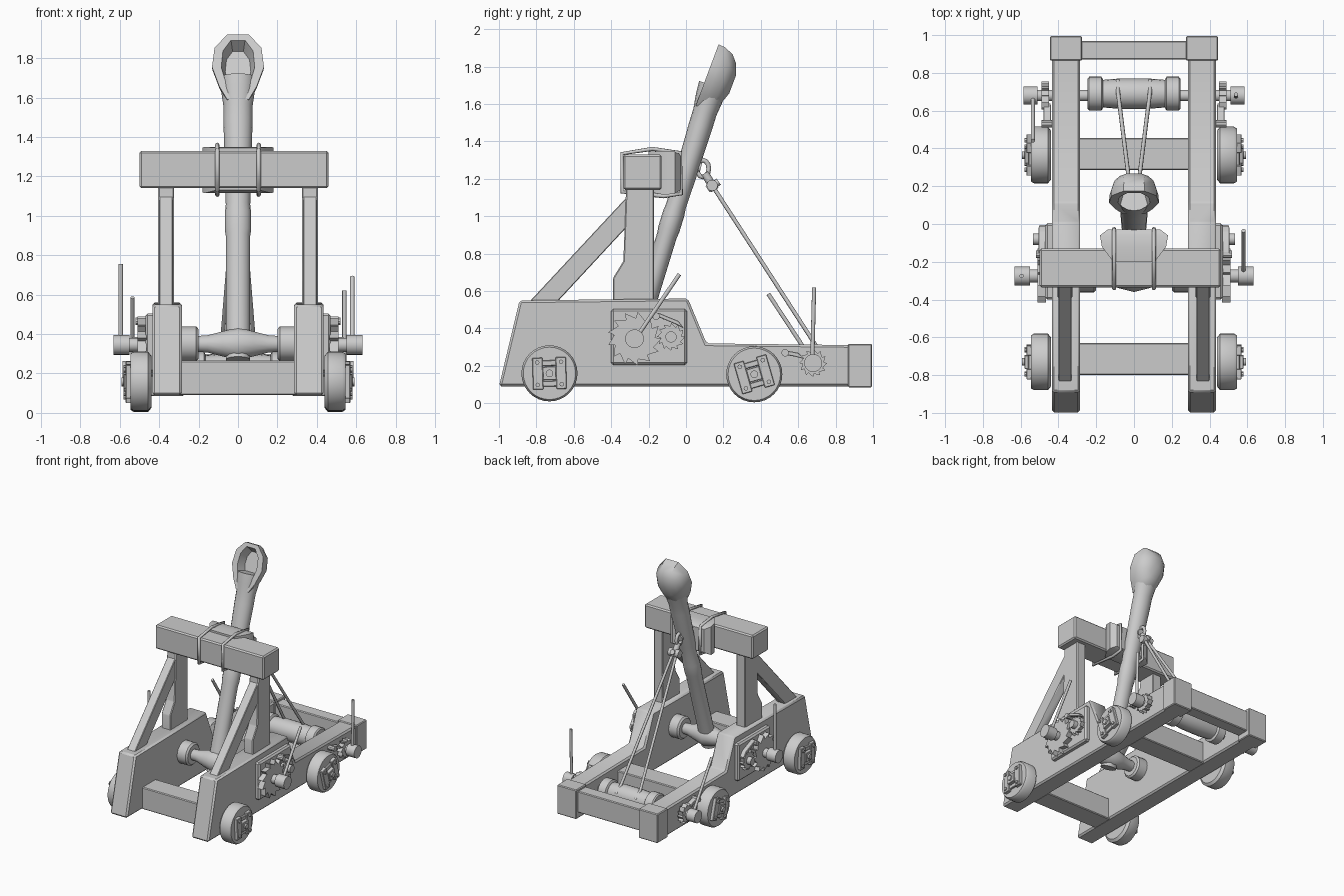
import bpy, bmesh, math
from mathutils import Vector

if "Cube" in bpy.data.objects:
    bpy.data.objects.remove(bpy.data.objects["Cube"])

grey = bpy.data.materials.new("plain grey")
grey.use_nodes = True
grey.diffuse_color = (0.6, 0.6, 0.6, 1)
grey.node_tree.nodes["Principled BSDF"].inputs["Base Color"].default_value = (0.6, 0.6, 0.6, 1)
parts = []


def finish(name, bm, bevel=0):
    bmesh.ops.recalc_face_normals(bm, faces=bm.faces)
    if bevel:
        bmesh.ops.bevel(bm, geom=bm.edges[:], offset=bevel, segments=1, affect='EDGES')
    me = bpy.data.meshes.new(name)
    bm.to_mesh(me)
    bm.free()
    me.materials.append(grey)
    ob = bpy.data.objects.new(name, me)
    bpy.context.collection.objects.link(ob)
    parts.append(ob)
    return ob


def loft(name, rings, bevel=0, closed=False):
    """Skin equal-length rings of points; cap the ends unless closed."""
    bm = bmesh.new()
    vs = [[bm.verts.new(p) for p in r] for r in rings]
    n = len(vs[0])
    for a, b in zip(vs, vs[1:] + (vs[:1] if closed else [])):
        for i in range(n):
            bm.faces.new((a[i], a[(i + 1) % n], b[(i + 1) % n], b[i]))
    if not closed:
        bm.faces.new(vs[0])
        bm.faces.new(vs[-1])
    return finish(name, bm, bevel)


def prism(name, yz, x0, x1, bevel=0):
    return loft(name, [[(x, y, z) for y, z in yz] for x in (x0, x1)], bevel)


def box(name, x0, x1, y0, y1, z0, z1, bevel=0.006):
    return prism(name, [(y0, z0), (y1, z0), (y1, z1), (y0, z1)], x0, x1, bevel)


def lathe(name, start, end, profile, seg=20, flat=1.0):
    """Round part along start-end; profile holds (fraction along, radius)."""
    start, end = Vector(start), Vector(end)
    d = (end - start).normalized()
    u = Vector((1, 0, 0)) if abs(d.x) < 0.9 else Vector((0, 1, 0))
    u = (u - d * u.dot(d)).normalized()
    v = d.cross(u)
    angles = [2 * math.pi * i / seg for i in range(seg)]
    return loft(name, [[start.lerp(end, t) + (u * math.cos(a) + v * math.sin(a) * flat) * r
                        for a in angles] for t, r in profile])


def rod(name, start, end, r, seg=12):
    return lathe(name, start, end, [(0, r), (1, r)], seg)


def disc(name, x0, x1, y, z, r, seg=20):
    return rod(name, (x0, y, z), (x1, y, z), r, seg)


def ratchet(name, x0, x1, y, z, r, teeth):
    """Saw-toothed wheel facing sideways."""
    pts = []
    for i in range(teeth):
        a = 2 * math.pi * i / teeth
        for k, b in ((1, a), (0.76, a + 0.06)):
            pts.append((y + r * k * math.cos(b), z + r * k * math.sin(b)))
    return prism(name, pts, x0, x1)


def tube(name, points, r, cyclic=False):
    cu = bpy.data.curves.new(name, 'CURVE')
    cu.dimensions = '3D'
    cu.bevel_depth = r
    cu.bevel_resolution = 2
    sp = cu.splines.new('POLY')
    sp.points.add(len(points) - 1)
    for p, co in zip(sp.points, points):
        p.co = (*co, 1)
    sp.use_cyclic_u = cyclic
    cu.materials.append(grey)
    ob = bpy.data.objects.new(name, cu)
    bpy.context.collection.objects.link(ob)


def turned(y, z, cy, cz, a):
    c, s = math.cos(a), math.sin(a)
    return (cy + y * c - z * s, cz + y * s + z * c)


def turned_box(name, x0, x1, cy, cz, a, y0, y1, z0, z1):
    prism(name, [turned(y, z, cy, cz, a) for y, z in ((y0, z0), (y1, z0), (y1, z1), (y0, z1))], x0, x1, 0.003)


def wheel(side, s, y, z, a):
    lathe(side + "_wheel", (s * 0.44, y, z), (s * 0.545, y, z),
          [(0, 0.13), (0.15, 0.15), (0.85, 0.15), (1, 0.14)], 32)
    for e in (-1, 1):
        y0, y1 = sorted((e * 0.035, e * 0.09))
        turned_box(side + "_bearing_strip", s * 0.53, s * 0.57, y, z, a, y0, y1, -0.085, 0.085)
        for f in (-1, 1):
            by, bz = turned(e * 0.064, f * 0.06, y, z, a)
            disc(side + "_bearing_bolt", s * 0.56, s * 0.58, by, bz, 0.012, 8)
            z0, z1 = sorted((f * 0.04, f * 0.07))
            turned_box(side + "_bearing_bridge", s * 0.53, s * 0.56, y, z, a, -0.04, 0.04, z0, z1)
    turned_box(side + "_bearing_block", s * 0.53, s * 0.58, y, z, a, -0.036, 0.036, -0.036, 0.036)
    disc(side + "_axle_end", s * 0.56, s * 0.592, y, z, 0.02)


rail = [(-1, 0.09), (-0.89, 0.55), (0.01, 0.56), (0.11, 0.32), (0.98, 0.31), (0.98, 0.09)]
post = [(-0.39, 0.5), (-0.39, 0.67), (-0.335, 0.76), (-0.32, 1.16), (-0.17, 1.16), (-0.17, 0.5)]
brace = [(-0.84, 0.54), (-0.3, 1.12), (-0.3, 0.96), (-0.69, 0.54)]

# Both sides: frame, wheels and ratchets
for side, s in (("left", 1), ("right", -1)):
    prism(side + "_rail", rail, s * 0.285, s * 0.435, 0.012)
    box(side + "_rail_cap", s * 0.275, s * 0.445, 0.865, 0.995, 0.085, 0.318)
    prism(side + "_post", post, s * 0.325, s * 0.405, 0.006)
    prism(side + "_brace", brace, s * 0.33, s * 0.4, 0.004)
    wheel(side + "_front", s, -0.73, 0.16, 0.03)
    wheel(side + "_rear", s, 0.365, 0.155, 0.28)

    # torsion ratchet with plate, cog and pawl
    box(side + "_ratchet_plate", s * 0.42, s * 0.47, -0.4, 0.005, 0.205, 0.505, 0.012)
    ratchet(side + "_torsion_ratchet", s * 0.465, s * 0.51, -0.275, 0.345, 0.145, 13)
    disc(side + "_torsion_axle", s * 0.2, s * 0.57, -0.275, 0.345, 0.035)
    disc(side + "_torsion_knob", s * 0.55, s * 0.632, -0.275, 0.345, 0.05)
    ratchet(side + "_small_cog", s * 0.465, s * 0.5, -0.08, 0.355, 0.075, 12)
    disc(side + "_small_cog_hub", s * 0.49, s * 0.535, -0.08, 0.355, 0.03)
    prism(side + "_pawl", [(-0.18, 0.475), (-0.15, 0.485), (-0.04, 0.44), (-0.01, 0.4), (-0.05, 0.42)],
          s * 0.465, s * 0.505, 0.003)
    disc(side + "_pawl_pin", s * 0.46, s * 0.52, -0.16, 0.465, 0.02, 10)
    lathe(side + "_torsion_collar", (s * 0.2, -0.275, 0.35), (s * 0.3, -0.275, 0.35),
          [(0, 0.075), (0.12, 0.088), (1, 0.088)], 20)

    # winch ratchet and drum flange
    ratchet(side + "_winch_ratchet", s * 0.45, s * 0.49, 0.68, 0.215, 0.075, 12)
    disc(side + "_winch_knob", s * 0.51, s * 0.585, 0.68, 0.215, 0.048)
    disc(side + "_winch_axle", s * 0.2, s * 0.55, 0.68, 0.215, 0.03)
    prism(side + "_winch_pawl", [(0.52, 0.26), (0.52, 0.285), (0.6, 0.27), (0.64, 0.235), (0.58, 0.25)],
          s * 0.44, s * 0.48, 0.003)
    disc(side + "_winch_pawl_pin", s * 0.43, s * 0.49, 0.53, 0.27, 0.02, 10)
    lathe(side + "_drum_flange", (s * 0.165, 0.69, 0.22), (s * 0.245, 0.69, 0.22),
          [(0, 0.078), (0.1, 0.09), (0.9, 0.09), (1, 0.08)], 24)

# Levers stand at a different angle on each side
rod("left_torsion_lever", (0.58, -0.26, 0.36), (0.58, -0.035, 0.69), 0.011)
rod("right_torsion_lever", (-0.595, -0.275, 0.35), (-0.595, -0.275, 0.755), 0.011)
rod("left_winch_lever", (0.54, 0.675, 0.22), (0.54, 0.685, 0.62), 0.011)
rod("right_winch_lever", (-0.535, 0.68, 0.22), (-0.535, 0.44, 0.585), 0.011)

# Cross beams
box("front_cross_beam", -0.3, 0.3, -0.8, -0.63, 0.09, 0.265)
box("middle_cross_beam", -0.3, 0.3, 0.285, 0.455, 0.09, 0.265)
box("rear_cross_beam", -0.3, 0.3, 0.87, 0.97, 0.13, 0.3)
box("top_beam", -0.5, 0.46, -0.335, -0.13, 1.14, 1.33, 0.01)

# Padding behind the top beam and its lashings
pad = [(-0.2, 0.11, 1.13, 1.345), (-0.12, 0.17, 1.115, 1.35), (-0.06, 0.18, 1.12, 1.345), (-0.03, 0.14, 1.14, 1.325)]
loft("beam_pad", [[(-w, y, a), (w, y, a), (w, y, b), (-w, y, b)] for y, w, a, b in pad])
lash = [(-0.342, 1.13), (-0.342, 1.335), (-0.18, 1.36), (-0.03, 1.34), (-0.025, 1.12), (-0.12, 1.107)]
for x in (-0.105, 0.105):
    tube("pad_lashing", [(x, y, z) for y, z in lash], 0.011, True)

# Twisted torsion bundle
lathe("torsion_bundle", (-0.22, -0.275, 0.35), (0.22, -0.275, 0.35),
      [(0, 0.04), (0.15, 0.045), (0.32, 0.065), (0.5, 0.085), (0.68, 0.065), (0.85, 0.045), (1, 0.04)], 14)

# Throwing arm
lathe("throwing_arm", (0, -0.295, 0.27), (0, 0.145, 1.7),
      [(0, 0.062), (0.44, 0.062), (0.46, 0.067), (0.52, 0.067), (0.55, 0.062), (0.64, 0.066),
       (0.85, 0.074), (0.9, 0.074), (0.95, 0.085), (1, 0.09)], 16, 0.87)

# Spoon: inner floor, inner rim, outer rim, then the rounded back
up, back = Vector((0, 0.35, 0.937)), Vector((0, 0.937, -0.35))
outline = [(0.42, 1), (0.9, 0.6), (1, 0), (0.72, -0.6), (0.42, -1), (-0.42, -1), (-0.72, -0.6), (-1, 0),
           (-0.9, 0.6), (-0.42, 1)]
shells = [(0.065, 0.11, 0.07), (0.085, 0.145, 0), (0.132, 0.175, 0), (0.13, 0.172, 0.04),
          (0.115, 0.15, 0.09), (0.085, 0.11, 0.125), (0.04, 0.05, 0.145)]
centre = Vector((0, 0.113, 1.755))
loft("spoon", [[centre + Vector((x * w, 0, 0)) + up * (u * h) + back * d for x, u in outline]
               for w, h, d in shells])

# Winch drum, hook and pull ropes
lathe("winch_drum", (-0.2, 0.69, 0.22), (0.2, 0.69, 0.22), [(0, 0.07), (0.3, 0.08), (0.7, 0.08), (1, 0.07)], 20)
rod("hook_plate", (0, 0.0, 1.28), (0, 0.08, 1.26), 0.025)
tube("hook_ring", [(0, 0.09 + 0.032 * math.cos(i * math.pi / 6), 1.255 + 0.045 * math.sin(i * math.pi / 6))
                   for i in range(12)], 0.013, True)
rod("rope_hook", (0, 0.1, 1.23), (0, 0.155, 1.14), 0.022)
rod("rope_crossbar", (-0.045, 0.14, 1.165), (0.045, 0.14, 1.165), 0.03)
rod("rope_knot", (0, 0.115, 1.145), (0, 0.175, 1.185), 0.02)
for s in (-1, 1):
    tube("pull_rope", [(s * 0.015, 0.14, 1.165), (s * 0.085, 0.7, 0.3), (s * 0.085, 0.76, 0.25)], 0.011)

# Smooth the round parts and keep hard edges
bpy.ops.object.select_all(action='DESELECT')
for ob in parts:
    ob.select_set(True)
bpy.context.view_layer.objects.active = parts[0]
bpy.ops.object.shade_smooth_by_angle(angle=math.radians(35))
